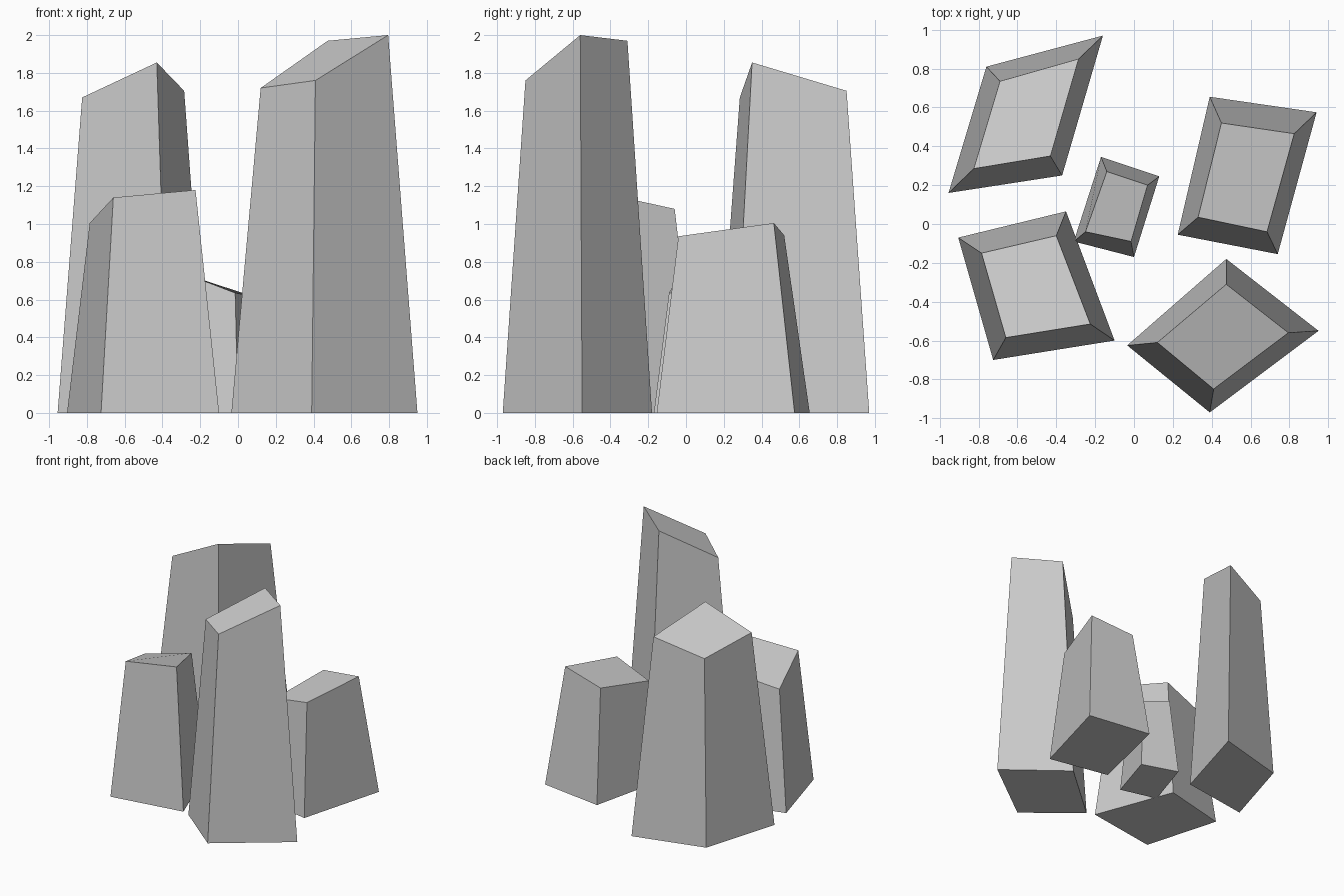
import bpy, bmesh

# Each tapered crystal: base corners (x, y) and slanted top corners (x, y, z)
CRYSTALS = {
    "back_left_crystal": (
        [(-0.16, 0.97), (-0.76, 0.81), (-0.955, 0.16), (-0.37, 0.25)],
        [(-0.285, 0.85, 1.705), (-0.69, 0.735, 1.58), (-0.825, 0.285, 1.67), (-0.43, 0.35, 1.855)]),
    "front_left_crystal": (
        [(-0.35, 0.065), (-0.905, -0.07), (-0.725, -0.70), (-0.10, -0.60)],
        [(-0.40, -0.06, 1.08), (-0.785, -0.15, 1.005), (-0.66, -0.585, 1.14), (-0.225, -0.515, 1.18)]),
    "centre_crystal": (
        [(0.13, 0.245), (-0.17, 0.345), (-0.31, -0.09), (0.0, -0.17)],
        [(0.07, 0.20, 0.62), (-0.14, 0.27, 0.67), (-0.25, -0.04, 0.725), (-0.015, -0.09, 0.635)]),
    "back_right_crystal": (
        [(0.94, 0.575), (0.39, 0.655), (0.225, -0.055), (0.74, -0.155)],
        [(0.825, 0.465, 1.005), (0.45, 0.52, 0.94), (0.33, 0.035, 0.85), (0.685, -0.04, 0.935)]),
    "front_right_crystal": (
        [(0.95, -0.55), (0.475, -0.18), (-0.035, -0.625), (0.39, -0.97)],
        [(0.795, -0.56, 2.0), (0.475, -0.31, 1.97), (0.12, -0.61, 1.72), (0.41, -0.85, 1.76)]),
}


def make_crystal(name, base, top):
    bm = bmesh.new()
    low = [bm.verts.new((x, y, 0)) for x, y in base]
    high = [bm.verts.new(p) for p in top]
    # Base, slanted cap and four sides
    bm.faces.new(low[::-1])
    bm.faces.new(high)
    for i in range(4):
        j = (i + 1) % 4
        bm.faces.new((low[i], low[j], high[j], high[i]))
    bmesh.ops.recalc_face_normals(bm, faces=bm.faces)
    mesh = bpy.data.meshes.new(name)
    bm.to_mesh(mesh)
    bm.free()
    bpy.context.collection.objects.link(bpy.data.objects.new(name, mesh))


for name, (base, top) in CRYSTALS.items():
    make_crystal(name, base, top)
